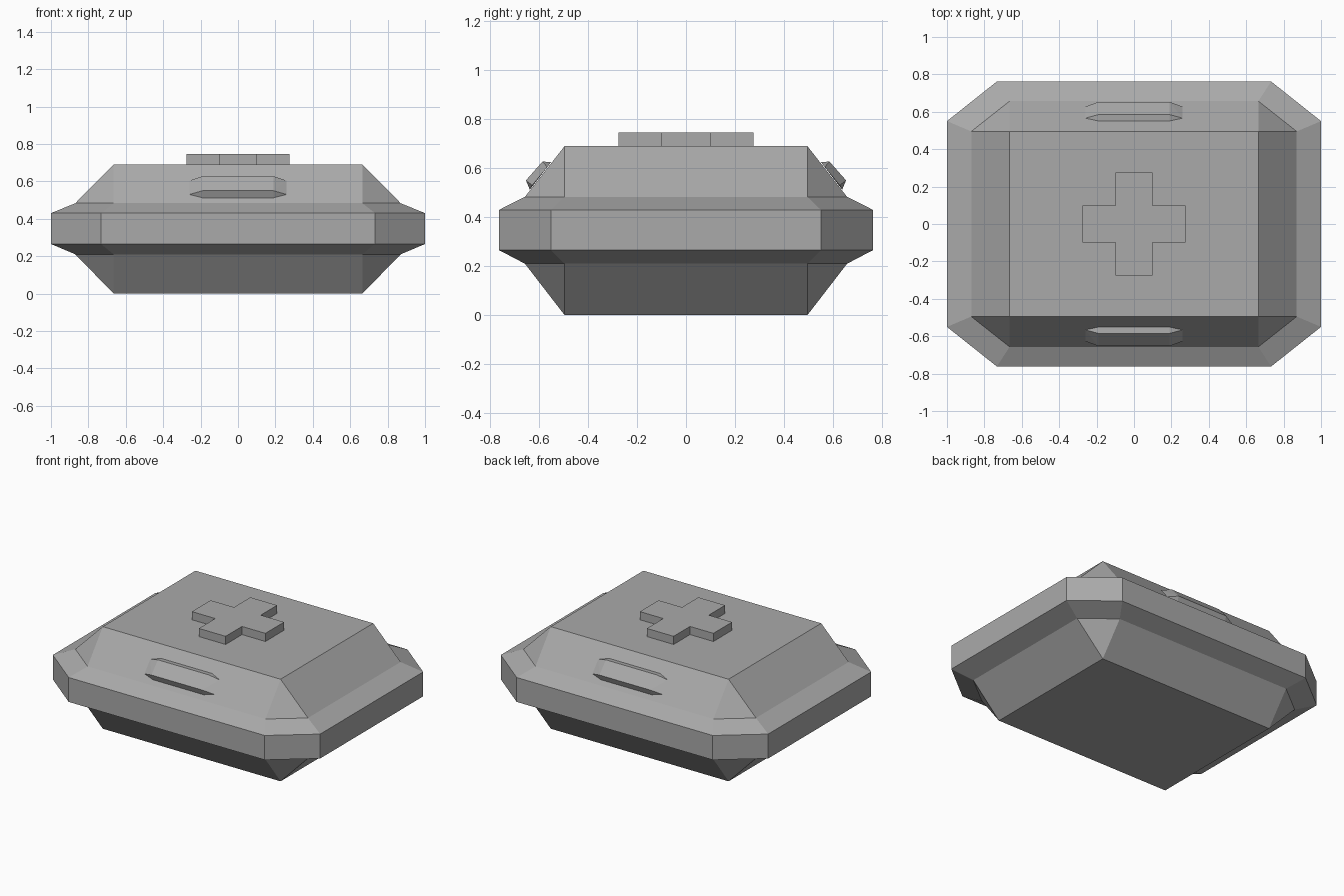
import bpy
import bmesh

cube = bpy.data.objects.get("Cube")
if cube:
    bpy.data.objects.remove(cube)

grey = bpy.data.materials.new("plain grey")
grey.use_nodes = True
colour = (0.4, 0.4, 0.4, 1)
grey.diffuse_color = colour
grey.node_tree.nodes["Principled BSDF"].inputs["Base Color"].default_value = colour


def finish(bm, name):
    bmesh.ops.recalc_face_normals(bm, faces=bm.faces)
    mesh = bpy.data.meshes.new(name)
    bm.to_mesh(mesh)
    bm.free()
    mesh.materials.append(grey)
    obj = bpy.data.objects.new(name, mesh)
    bpy.context.collection.objects.link(obj)
    return obj


def ring(bm, x, y, cx, cy, z):
    """Rectangle with cut corners; cx and cy are where the cuts start."""
    points = [(x, -cy), (x, cy), (cx, y), (-cx, y),
              (-x, cy), (-x, -cy), (-cx, -y), (cx, -y)]
    return [bm.verts.new((px, py, z)) for px, py in points]


# Case body: flat deck, sloped shoulders and a protruding belt, same below
DECK = (0.665, 0.495, 0.665, 0.495)
SHOULDER = (0.87, 0.657, 0.665, 0.495)
BELT = (1.0, 0.762, 0.733, 0.55)
bm = bmesh.new()
levels = [(DECK, 0), (SHOULDER, 0.21), (BELT, 0.265),
          (BELT, 0.43), (SHOULDER, 0.483), (DECK, 0.69)]
rings = [ring(bm, *outline, z) for outline, z in levels]
for low, high in zip(rings, rings[1:]):
    for i in range(8):
        j = (i + 1) % 8
        bm.faces.new((low[i], low[j], high[j], high[i]))
bm.faces.new(rings[0])
bm.faces.new(rings[-1])
bmesh.ops.remove_doubles(bm, verts=bm.verts, dist=0.001)
finish(bm, "case_body")

# Raised cross on the deck
bm = bmesh.new()
arm, half = 0.275, 0.1
outline = []
for sx, sy in ((1, 1), (-1, 1), (-1, -1), (1, -1)):
    corner = [(sx * arm, sy * half), (sx * half, sy * half), (sx * half, sy * arm)]
    outline += corner if sx == sy else corner[::-1]
face = bm.faces.new([bm.verts.new((x, y, 0.69)) for x, y in outline])
top = bmesh.ops.extrude_face_region(bm, geom=[face])["geom"]
bmesh.ops.translate(bm, vec=(0, 0, 0.055),
                    verts=[v for v in top if isinstance(v, bmesh.types.BMVert)])
finish(bm, "raised_cross")

# Tapered grips on the front and back slopes
GRIP = [(0.19, 0.551, 0.624), (0.19, 0.585, 0.627), (0.19, 0.653, 0.55),
        (0.19, 0.637, 0.512), (0.26, 0.566, 0.604), (0.26, 0.627, 0.53)]
for side, name in ((-1, "front_grip"), (1, "back_grip")):
    bm = bmesh.new()
    for x, y, z in GRIP:
        for mirror in (-1, 1):
            bm.verts.new((mirror * x, side * y, z))
    bmesh.ops.convex_hull(bm, input=bm.verts)
    bmesh.ops.dissolve_limit(bm, angle_limit=0.02, verts=bm.verts, edges=bm.edges)
    finish(bm, name)
